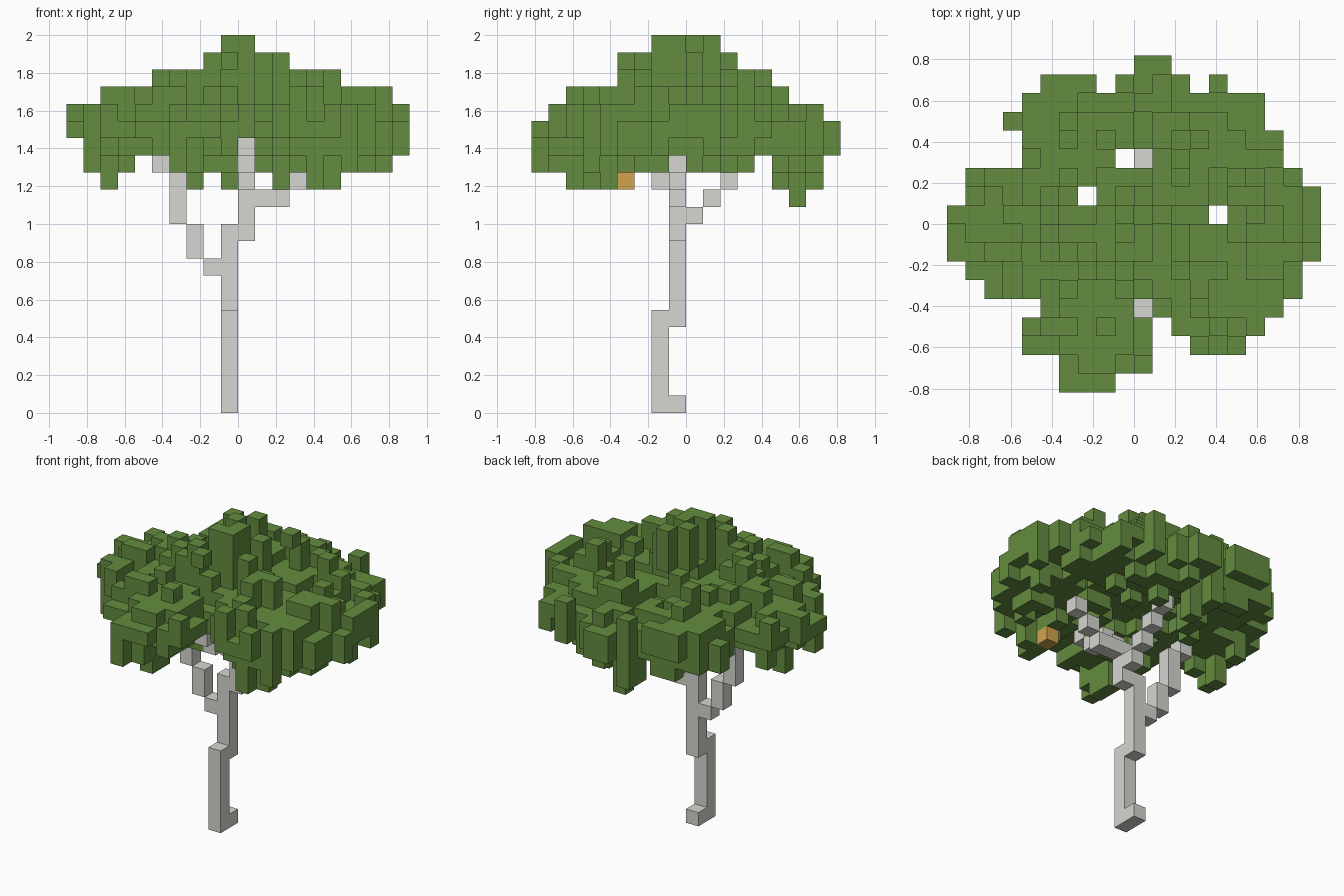
import bpy
import bmesh
import random
from math import hypot
from mathutils import Vector

random.seed(11)
CELL = 1 / 11          # edge of one cube

cube = bpy.data.objects.get("Cube")
if cube:
    bpy.data.objects.remove(cube, do_unlink=True)


def material(name, colour):
    mat = bpy.data.materials.new(name)
    mat.use_nodes = True
    mat.diffuse_color = (*colour, 1)
    mat.node_tree.nodes["Principled BSDF"].inputs["Base Color"].default_value = (*colour, 1)
    return mat


def build_cubes(name, cells, mat, solid=()):
    """Turn a set of grid cells into one mesh, keeping only the exposed faces."""
    bm = bmesh.new()
    corners = {}

    def vert(point):
        key = tuple(round(c) for c in point)
        if key not in corners:
            corners[key] = bm.verts.new(Vector(key) * CELL)
        return corners[key]

    hidden = set(cells) | set(solid)
    for cell in sorted(cells):
        for axis in range(3):
            for side in (0, 1):
                step = [0, 0, 0]
                step[axis] = 1 if side else -1
                if tuple(c + d for c, d in zip(cell, step)) in hidden:
                    continue
                u, v = [0, 0, 0], [0, 0, 0]
                u[(axis + 1) % 3] = v[(axis + 2) % 3] = 1
                u, v = Vector(u), Vector(v)
                base = Vector(cell)
                base[axis] += side
                loop = [base, base + u, base + u + v, base + v]
                bm.faces.new([vert(p) for p in (loop if side else loop[::-1])])
    mesh = bpy.data.meshes.new(name)
    bm.to_mesh(mesh)
    bm.free()
    mesh.materials.append(mat)
    obj = bpy.data.objects.new(name, mesh)
    bpy.context.collection.objects.link(obj)
    return obj


def column(i, j, low, high):
    return {(i, j, k) for k in range(low, high + 1)}


def spans(*pairs):
    return {n for a, b in pairs for n in range(a, b + 1)}


bark = material("pale grey bark", (0.67, 0.67, 0.635))
green = material("leaf green", (0.127, 0.262, 0.05))
amber = material("amber nest", (0.63, 0.37, 0.075))

# Trunk with its foot and the kink halfway up
trunk = column(-1, -2, 0, 5) | {(-1, -1, 0)} | column(-1, -1, 5, 10) | column(0, -1, 10, 12)

# Four branches leaving the trunk
left_branch = {(-2, -1, 8), (-5, -1, 14)} | column(-3, -1, 9, 10) | column(-4, -1, 11, 13)
right_branch = {(1, -1, 12), (2, -1, 12), (3, -1, 13), (4, -1, 14)}
back_branch = {(0, n, 11 + n) for n in range(4)}
front_branch = {(0, -2, 13), (0, -3, 14), (0, -4, 14), (0, -5, 15)}
wood = trunk | left_branch | right_branch | back_branch | front_branch

# Canopy outline: filled cells per row, from back to front
rows = [
    spans((0, 1)), spans((-5, -3), (-1, 2), (4, 4)), spans((-6, 6)),
    spans((-7, 6)), spans((-6, 7)), spans((-6, 7)) - {-1, 0},
    spans((-9, 8)), spans((-9, 9)) - {-3}, spans((-10, 9)) - {4},
    spans((-10, 9)), spans((-10, 9)), spans((-9, 8)), spans((-8, 8)),
    spans((-5, 7)) - {0}, spans((-6, 0), (2, 6)), spans((-6, 0), (3, 5)),
    spans((-4, 0)), spans((-4, -2)),
]
footprint = {(i, 8 - n) for n, row in enumerate(rows) for i in row}
outside = [(i, j) for i in range(-12, 12) for j in range(-11, 11) if (i, j) not in footprint]

# Canopy width and depth per layer, from layer 14 upward
wide = dict(enumerate([
    spans((-9, -7), (-4, -1), (1, 8)), spans((-9, 9)), spans((-10, 9)),
    spans((-10, 9)), spans((-8, 8)), spans((-5, 5)), spans((-2, 2)), spans((-1, 0))], 14))
deep = dict(enumerate([
    spans((-9, 3), (5, 7)) - {-1}, spans((-9, 8)), spans((-9, 8)),
    spans((-8, 7)), spans((-7, 5)), spans((-4, 4)), spans((-4, 2)), spans((-2, 1))], 14))


def allowed(i, j, k):
    if (i, j) not in footprint or (i, j, k) in wood:
        return False
    if i == 0 and j < -4 and k < 16:      # opening around the front branch
        return False
    return k in wide and i in wide[k] and j in deep[k]


# Rounded leaf clumps: centre and peak layer
clumps = [(-6, -1, 18), (6, -2, 18), (-3, -6, 17), (1, 6, 17), (5, 4, 18), (-5, 4, 17), (5, -5, 17)]
leaves = set()
for i, j in sorted(footprint):
    reach = min(hypot(i - x, j - y) for x, y, _ in clumps)
    edge = min(hypot(i - x, j - y) for x, y in outside)
    rim = random.choice((15.3, 15.8, 16.2))
    top = max([19.9 - 0.45 * hypot(i + 0.5, j + 0.5)]
              + [z - 0.4 - 0.35 * hypot(i - x, j - y) for x, y, z in clumps])
    top = round(min(top, rim - 1 + edge))
    low = round(max(14.1 + 0.45 * reach, rim + 1 - edge))
    for k in range(min(low, 16), max(top, 16) + 1):
        if allowed(i, j, k):
            leaves.add((i, j, k))

# Single cubes scattered over the clumps, on every exposed side
steps = [(1, 0, 0), (-1, 0, 0), (0, 1, 0), (0, -1, 0), (0, 0, 1), (0, 0, -1)]
bumps = {tuple(c + d for c, d in zip(cell, step)) for cell in leaves for step in steps}
leaves |= {b for b in sorted(bumps - leaves) if allowed(*b) and random.random() < 0.4}

# Crown cubes at the very top
for i, j in [(0, 1), (0, -2), (-1, -2), (-1, 0), (0, -1)]:
    leaves |= column(i, j, 19, 21)


def complete(layer, axis, wanted):
    """Grow single cubes until the layer reaches its full width or depth."""
    for n in sorted(wanted):
        if any(c[2] == layer and c[axis] == n for c in leaves):
            continue
        spots = [(i, j, layer) for i, j in sorted(footprint)
                 if (i, j)[axis] == n and allowed(i, j, layer)]
        near = [s for s in spots if (*s[:2], layer - 1) in leaves or (*s[:2], layer + 1) in leaves]
        if near or spots:
            leaves.add(random.choice(near or spots))


for layer in (16, 15, 14, 17, 18, 19, 20, 21):
    complete(layer, 0, wide[layer])
    complete(layer, 1, deep[layer])

# Loose leaf tufts hanging below the canopy
tufts = [(0, 6), (-1, 7), (-1, 6), (2, 5), (-3, -7), (-3, -6),
         (4, -6), (4, -5), (5, -5), (-8, -1)]
for i, j in tufts:
    leaves |= column(i, j, 13, 15)
leaves.add((0, 6, 12))

# Nest hanging under the front right leaves
nest = {(4, -4, 13)}
leaves |= column(4, -4, 14, 15)

build_cubes("trunk", trunk, bark, wood)
build_cubes("left_branch", left_branch, bark, wood)
build_cubes("right_branch", right_branch, bark, wood)
build_cubes("back_branch", back_branch, bark, wood)
build_cubes("front_branch", front_branch, bark, wood)
build_cubes("leaf_canopy", leaves, green)
build_cubes("hanging_nest", nest, amber)
